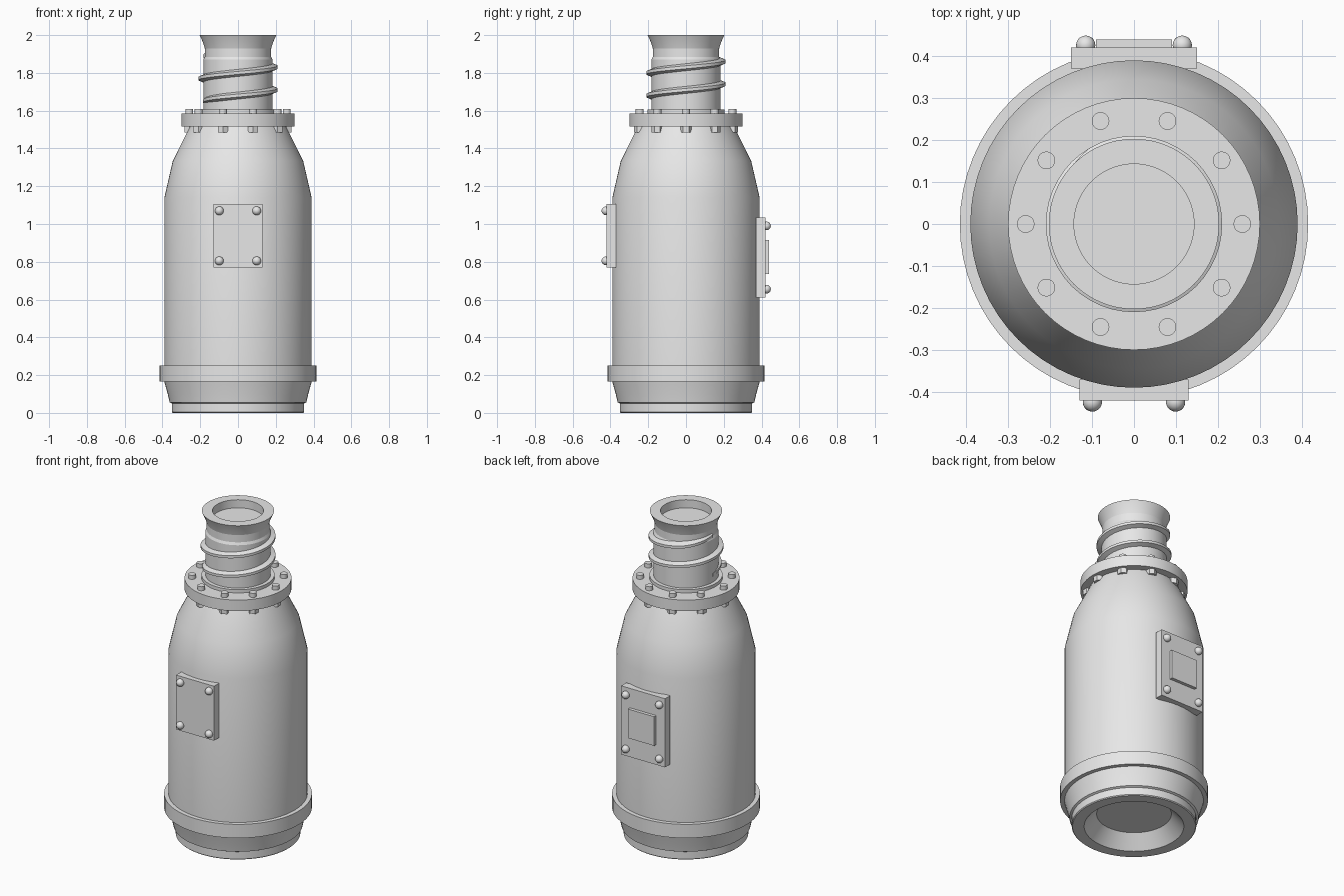
import bpy, bmesh, math
from mathutils import Matrix, Vector

if "Cube" in bpy.data.objects:
    bpy.data.objects.remove(bpy.data.objects["Cube"])

grey = bpy.data.materials.new("plain grey")
grey.diffuse_color = (0.8, 0.8, 0.8, 1)
grey.use_nodes = True
grey.node_tree.nodes["Principled BSDF"].inputs["Base Color"].default_value = grey.diffuse_color


def finish(name, bm, smooth=True):
    bmesh.ops.recalc_face_normals(bm, faces=bm.faces)
    me = bpy.data.meshes.new(name)
    bm.to_mesh(me)
    bm.free()
    ob = bpy.data.objects.new(name, me)
    bpy.context.collection.objects.link(ob)
    me.materials.append(grey)
    if smooth:
        bpy.ops.object.select_all(action='DESELECT')
        ob.select_set(True)
        bpy.context.view_layer.objects.active = ob
        bpy.ops.object.shade_smooth_by_angle(angle=math.radians(14))
    return ob


def lathe(name, profile, n=64):
    """Revolve (radius, z) points about z; radius 0 closes with a fan."""
    bm = bmesh.new()
    rings = []
    for r, z in profile:
        if r == 0:
            rings.append([bm.verts.new((0, 0, z))] * n)
        else:
            rings.append([bm.verts.new((r * math.cos(2 * math.pi * i / n),
                                        r * math.sin(2 * math.pi * i / n), z)) for i in range(n)])
    for a, b in zip(rings, rings[1:]):
        for i in range(n):
            j = (i + 1) % n
            quad = list(dict.fromkeys([a[i], a[j], b[j], b[i]]))
            bm.faces.new(quad)
    return finish(name, bm)


def box(name, x, y0, y1, z0, z1):
    bm = bmesh.new()
    bmesh.ops.create_cube(bm, size=1, matrix=Matrix.Translation((0, (y0 + y1) / 2, (z0 + z1) / 2))
                          @ Matrix.Diagonal((2 * x, y1 - y0, z1 - z0, 1)))
    return finish(name, bm, False)


# Main body with recessed base, band and tapered shoulder
lathe("body", [(0, 0.08), (0.21, 0.08), (0.28, 0), (0.345, 0), (0.35, 0.005), (0.35, 0.05),
               (0.362, 0.056), (0.372, 0.1), (0.386, 0.15), (0.39, 0.165), (0.415, 0.165),
               (0.415, 0.25), (0.39, 0.25), (0.39, 1.14), (0.345, 1.335), (0.255, 1.515),
               (0.255, 1.53), (0, 1.53)])

# Bolted collar flange
lathe("collar_flange", [(0, 1.517), (0.30, 1.517), (0.30, 1.585), (0.205, 1.585),
                        (0.205, 1.605), (0, 1.605)])

# Neck with flared mouth
lathe("neck", [(0, 1.59), (0.183, 1.59), (0.183, 1.87), (0.176, 1.885), (0.176, 1.93),
               (0.187, 1.965), (0.203, 2.0), (0.143, 2.0), (0.143, 1.95), (0, 1.95)])

# Helical thread, two turns with tapered ends
bm = bmesh.new()
steps, turns, prev = 96, 2, None
for i in range(steps + 1):
    t = i / steps
    a = math.pi + t * turns * 2 * math.pi
    z = 1.65 + 0.12 * turns * t
    k = max(0.15, min(1, t * 12, (1 - t) * 12))
    ring = [bm.verts.new((r * math.cos(a), r * math.sin(a), z + dz)) for r, dz in
            ((0.165, -0.026), (0.18 + 0.03 * k, -0.008), (0.18 + 0.03 * k, 0.008), (0.165, 0.026))]
    if prev:
        for j in range(4):
            bm.faces.new((prev[j], prev[(j + 1) % 4], ring[(j + 1) % 4], ring[j]))
    else:
        bm.faces.new(ring)
    prev = ring
bm.faces.new(prev)
finish("neck_thread", bm)

# Flange bolts: heads above and nuts below
bm = bmesh.new()
for i in range(10):
    a = i * math.pi / 5
    p = Vector((0.258 * math.cos(a), 0.258 * math.sin(a), 0))
    for z, r, h, n in ((1.595, 0.021, 0.03, 20), (1.502, 0.03, 0.034, 6)):
        bmesh.ops.create_cone(bm, cap_ends=True, segments=n, radius1=r, radius2=r, depth=h,
                              matrix=Matrix.Translation(p + Vector((0, 0, z))))
finish("flange_bolts", bm)

# Front and back access plates with round rivets
box("front_plate", 0.13, -0.42, -0.37, 0.77, 1.107)
box("back_plate", 0.15, 0.37, 0.42, 0.61, 1.035)
box("back_plate_panel", 0.09, 0.41, 0.44, 0.735, 0.915)
for name, y, x, zs in (("front_rivets", -0.424, 0.099, (0.805, 1.07)),
                       ("back_rivets", 0.426, 0.115, (0.655, 0.99))):
    bm = bmesh.new()
    for sx in (-x, x):
        for z in zs:
            bmesh.ops.create_uvsphere(bm, u_segments=20, v_segments=12, radius=0.023,
                                      matrix=Matrix.Translation((sx, y, z)))
    ob = finish(name, bm, False)
    for f in ob.data.polygons:
        f.use_smooth = True
